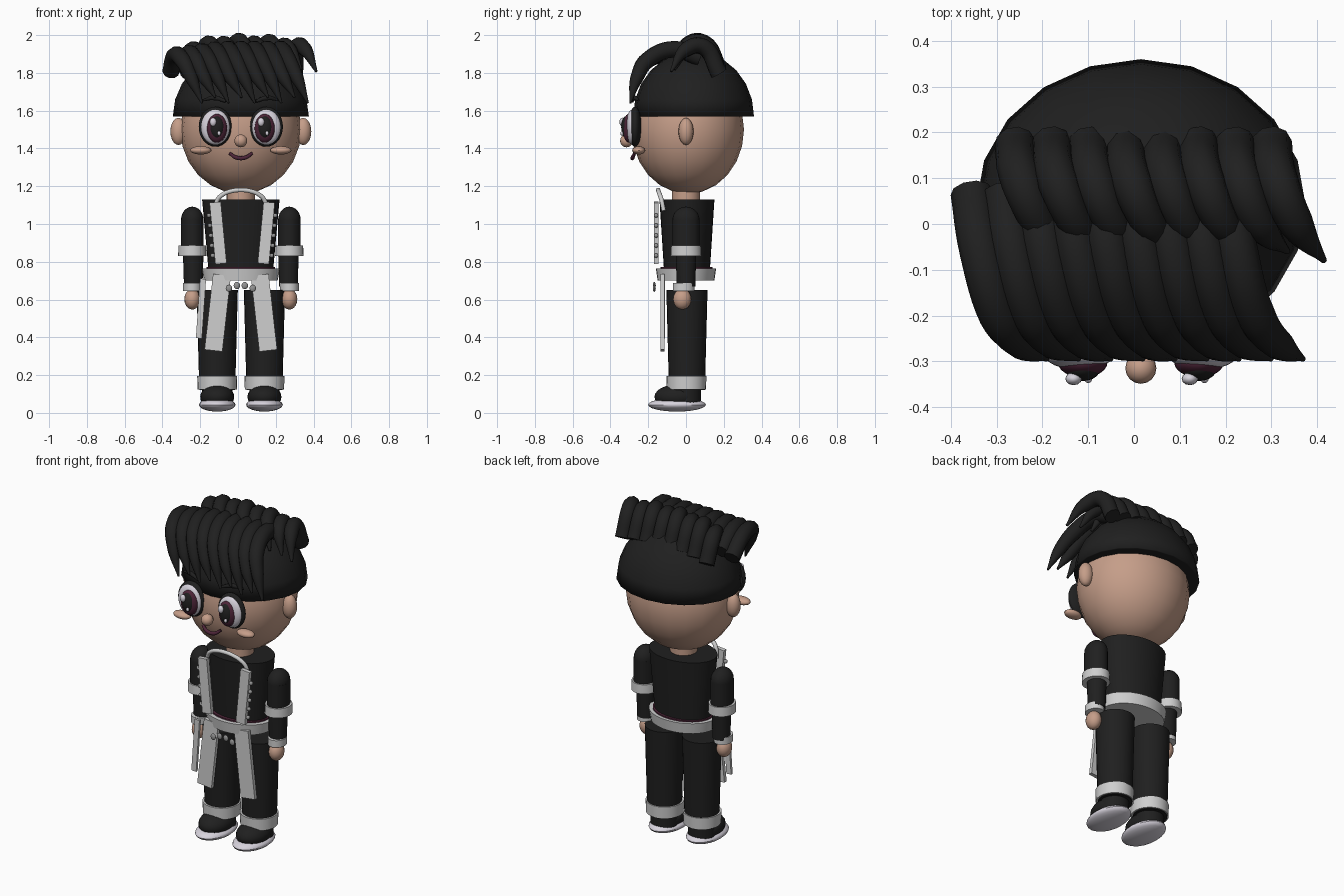
import bpy, math
from mathutils import Vector

if "Cube" in bpy.data.objects:
    bpy.data.objects.remove(bpy.data.objects["Cube"])

CX = 0.015  # centre line of the body


def material(name, r, g, b):
    m = bpy.data.materials.new(name)
    m.use_nodes = True
    m.diffuse_color = (r, g, b, 1)
    m.node_tree.nodes["Principled BSDF"].inputs["Base Color"].default_value = (r, g, b, 1)
    return m


black = material("black", 0.014, 0.014, 0.014)
skin = material("skin", 0.56, 0.34, 0.25)
white = material("cloth white", 0.62, 0.62, 0.62)
pale = material("pale lilac white", 0.68, 0.65, 0.72)
maroon = material("maroon", 0.075, 0.018, 0.04)
grey = material("metal grey", 0.3, 0.3, 0.3)


def finish(name, mat, smooth=True):
    o = bpy.context.object
    o.name = name
    o.data.materials.append(mat)
    bpy.ops.object.transform_apply(location=False, rotation=False, scale=True)
    if smooth:
        bpy.ops.object.shade_smooth_by_angle(angle=math.radians(40))
    return o


def ball(name, mat, loc, size, seg=20, rot=(0, 0, 0)):
    bpy.ops.mesh.primitive_uv_sphere_add(segments=seg, ring_count=seg // 2 + 2, radius=1, location=loc, rotation=rot)
    bpy.context.object.scale = size
    return finish(name, mat)


def tube(name, mat, x, y, z0, z1, bottom, top=None, depth=1.0, seg=24):
    """Upright tapered cylinder; depth is the y to x ratio."""
    bpy.ops.mesh.primitive_cone_add(vertices=seg, radius1=bottom, radius2=top or bottom,
                                    depth=z1 - z0, location=(x, y, (z0 + z1) / 2))
    bpy.context.object.scale = (1, depth, 1)
    return finish(name, mat)


def plate(name, mat, top, bottom, width, thick):
    """Flat strip hanging from one point to another."""
    a, b = Vector(top), Vector(bottom)
    d = a - b
    bpy.ops.mesh.primitive_cube_add(size=1, location=(a + b) / 2, rotation=(0, math.atan2(d.x, d.z), 0))
    bpy.context.object.scale = (width, thick, d.length)
    return finish(name, mat, False)


def sweep(name, mat, points, radii, depth, sides=3):
    """Round tube along a smooth path, with a radius at each point."""
    cu = bpy.data.curves.new(name, "CURVE")
    cu.dimensions = "3D"
    cu.bevel_depth = depth
    cu.bevel_resolution = sides
    cu.use_fill_caps = True
    sp = cu.splines.new("BEZIER")
    sp.resolution_u = 6
    sp.bezier_points.add(len(points) - 1)
    for p, co, r in zip(sp.bezier_points, points, radii):
        p.co, p.radius = co, r
        p.handle_left_type = p.handle_right_type = "AUTO"
    o = bpy.data.objects.new(name, cu)
    bpy.context.collection.objects.link(o)
    bpy.ops.object.select_all(action="DESELECT")
    o.select_set(True)
    bpy.context.view_layer.objects.active = o
    bpy.ops.object.convert(target="MESH")
    finish(name, mat)


# Head, neck, nose and mouth
ball("head", skin, (CX, 0.01, 1.5), (0.32, 0.297, 0.34))
tube("neck", skin, CX, 0, 1.1, 1.22, 0.075)
ball("nose", skin, (CX, -0.315, 1.44), (0.034, 0.034, 0.034), 16)
sweep("mouth", maroon, [(CX - 0.06, -0.272, 1.375), (CX - 0.025, -0.282, 1.352), (CX + 0.025, -0.282, 1.352),
                        (CX + 0.06, -0.272, 1.375)], [0.7, 1, 1, 0.7], 0.011)

# Hair cap: upper half of an ellipsoid
cap = ball("hair_cap", black, (CX, 0.04, 1.57), (0.36, 0.32, 0.345))
for v in cap.data.vertices:
    v.co.z = max(v.co.z, 0)

# Rear tufts: blunt at the back, tips sweeping forward
for i in range(8):
    x = -0.26 + i * 0.08
    t = (x + 0.02) / 0.3
    drop = 0.05 * t * t * (0.4 if x > 0 else 1)
    lift = 0.012 * (i % 2)
    sweep("rear_tuft", black,
          [(x, 0.175, 1.82 - drop), (x + 0.015, 0.09, 1.95 - drop + lift),
           (x + 0.055, 0.0, 1.935 - drop + lift), (x + 0.115, -0.06 - 0.02 * (i == 7), 1.83 - drop)],
          [1, 1, 0.85, 0.15], 0.045)

# Front fringe: arching over the forehead and sweeping sideways
for i in range(9):
    x = -0.355 + i * 0.07
    side = min(0, x + 0.12)
    low = 0.03 * (i % 2)
    sweep("fringe_lock", black,
          [(x, 0.07, 1.88 + side * 0.3), (x + 0.02, -0.06, 1.925 + side * 0.15),
           (x + 0.06, -0.2, 1.87), (x + 0.11, -0.262, 1.77), (x + 0.165, -0.295, 1.64 + low)],
          [1, 1, 0.95, 0.75, 0.12], 0.046)

for s in (-1, 1):
    side = "right" if s < 0 else "left"

    # Eyes, layered outward
    ex = CX + s * 0.135
    ball(side + "_eye_rim", black, (ex, -0.27, 1.515), (0.088, 0.035, 0.106), 24)
    ball(side + "_eye_white", pale, (ex, -0.285, 1.513), (0.076, 0.033, 0.093), 24)
    ix = ex - s * 0.008
    ball(side + "_iris", maroon, (ix, -0.303, 1.507), (0.054, 0.032, 0.076), 24)
    ball(side + "_pupil", black, (ix, -0.315, 1.512), (0.039, 0.028, 0.06), 20)
    ball(side + "_eye_glint", pale, (ix - 0.02, -0.338, 1.54), (0.018, 0.014, 0.023), 12)
    ball(side + "_small_glint", pale, (ix + 0.012, -0.338, 1.48), (0.009, 0.01, 0.012), 10)
    sweep(side + "_brow", black, [(CX + s * 0.08, -0.285, 1.65), (CX + s * 0.14, -0.275, 1.668),
                                  (CX + s * 0.2, -0.25, 1.655)], [0.6, 1, 0.4], 0.014)

    # Ears and cheeks
    ball(side + "_ear", skin, (CX + s * 0.33, 0, 1.49), (0.043, 0.04, 0.072), 16)
    ball(side + "_cheek", skin, (CX + s * 0.212, -0.25, 1.39), (0.056, 0.035, 0.022), 16)

    # Arms
    ax = CX + s * 0.257
    ball(side + "_shoulder", black, (ax, 0, 1.02), (0.06, 0.072, 0.072))
    tube(side + "_upper_arm", black, ax, 0, 0.86, 1.02, 0.06, 0.06, 1.2)
    tube(side + "_elbow_cuff", white, ax, 0, 0.83, 0.885, 0.075, 0.073, 1.08)
    tube(side + "_forearm", black, ax - s * 0.005, 0, 0.67, 0.83, 0.049, 0.054)
    tube(side + "_wrist_cuff", white, ax, -0.012, 0.645, 0.687, 0.05, 0.05, 1.15)
    ball(side + "_hand", skin, (ax, -0.02, 0.602), (0.042, 0.048, 0.055), 16)

    # Legs and shoes
    lx = CX + s * 0.125
    tube(side + "_leg", black, lx, 0.005, 0.12, 0.65, 0.095, 0.109)
    tube(side + "_ankle_cuff", white, lx, 0.002, 0.125, 0.195, 0.104, 0.106)
    ball(side + "_shoe", black, (lx, -0.045, 0.085), (0.09, 0.122, 0.066))
    tube(side + "_heel", black, lx, 0.0, 0.05, 0.13, 0.08)
    ball(side + "_sole", pale, (lx, -0.048, 0.043), (0.097, 0.153, 0.036))

    # Chest straps with studs, and hanging belt panels
    plate(side + "_strap", white, (0.022 + s * 0.143, -0.158, 1.115), (0.022 + s * 0.112, -0.158, 0.79), 0.06, 0.024)
    for i in range(5):
        ball(side + "_strap_stud", grey, (0.022 + s * (0.176 - i * 0.005), -0.158, 1.045 - i * 0.053),
             (0.012, 0.012, 0.012), 10)
    plate(side + "_belt_panel", white, (CX + s * 0.1, -0.132, 0.73), (CX + s * 0.145, -0.118, 0.33), 0.095, 0.022)

# Torso and belt
tube("torso", black, CX, 0.005, 0.765, 1.13, 0.172, 0.205, 0.71, 32)
tube("waist_trim", maroon, CX, 0.003, 0.755, 0.773, 0.182, 0.182, 0.76, 32)
tube("belt", white, CX, 0, 0.7, 0.765, 0.195, 0.207, 0.77, 32)

# Collar loop
arc = [math.pi * i / 8 for i in range(9)]
sweep("collar_loop", white, [(CX + 0.135 * math.cos(a), -0.118 - 0.03 * math.sin(a), 1.07 + 0.11 * math.sin(a) ** 0.7)
                             for a in arc], [1] * 9, 0.012)

# Belt beads and thin side ribbon
for i in range(4):
    ball("belt_bead", grey, (-0.048 + i * 0.042, -0.168, 0.674 - 0.014 * (i in (0, 3))), (0.017, 0.008, 0.019), 12)
plate("side_ribbon", white, (-0.185, -0.12, 0.71), (-0.207, -0.12, 0.395), 0.032, 0.015)
